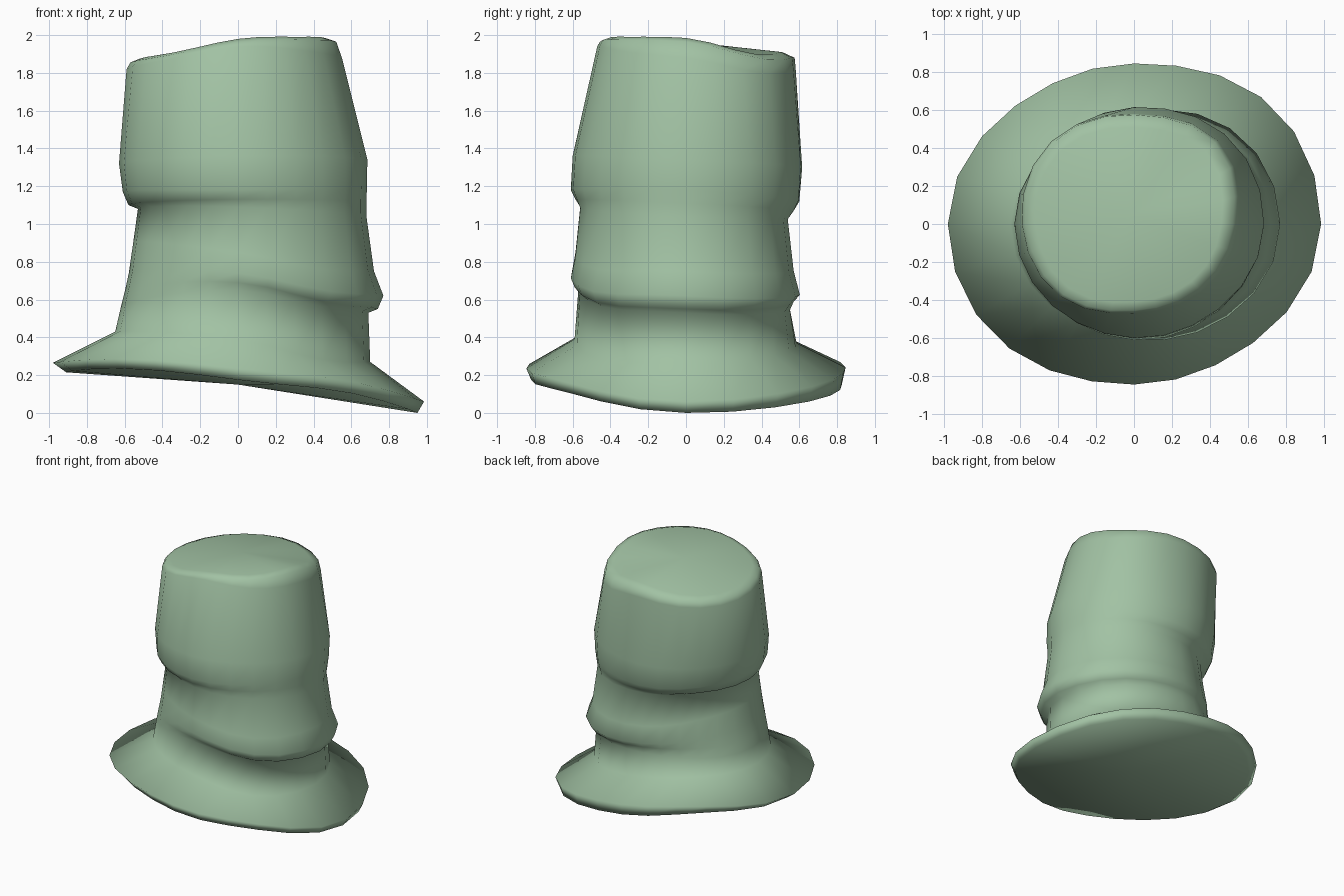
import bpy, bmesh
from math import cos, sin, pi, radians

cube = bpy.data.objects.get("Cube")
if cube:
    bpy.data.objects.remove(cube)

SIDES = 24

# Soft green felt
felt = bpy.data.materials.new("sage_green_felt")
felt.use_nodes = True
colour = (0.36, 0.54, 0.37, 1)
felt.diffuse_color = colour
felt.node_tree.nodes["Principled BSDF"].inputs["Base Color"].default_value = colour


def around(values, dents, a):
    """Blend values given at +x, +y, -x and -y; dents shift the four diagonals."""
    e, n, w, s = values
    dent = dents[int(a / (pi / 2)) % 4]
    return ((e + n + w + s) / 4 + (e - w) / 2 * cos(a) + (n - s) / 2 * sin(a)
            + (e + w - n - s) / 4 * cos(2 * a) + dent * sin(2 * a) ** 2)


def add_rings(bm, rows, radius_dents, height_dents):
    rings = []
    for radius, height in rows:
        ring = []
        for i in range(SIDES):
            a = 2 * pi * i / SIDES
            r = around(radius, radius_dents, a)
            z = around(height, height_dents, a)
            ring.append(bm.verts.new((r * cos(a), r * sin(a), z)))
        rings.append(ring)
    return rings


def add_cap(bm, ring, centre):
    mid = bm.verts.new(centre)
    for a, b in zip(ring, ring[1:] + ring[:1]):
        bm.faces.new((a, b, mid))


# Brim edge: radii, heights
brim = [
    ((.95, .825, .91, .82), (.0, .15, .215, .175)),
    ((.985, .845, .98, .845), (.06, .24, .265, .235)),
]
# Crown wall with a slumped fold low on the left and one high on the right
lower_crown = [
    ((.70, .585, .65, .59), (.27, .37, .43, .39)),
    ((.69, .55, .62, .57), (.53, .55, .56, .65)),
    ((.74, .56, .60, .59), (.55, .60, .64, .69)),
    ((.77, .59, .578, .605), (.62, .64, .74, .74)),
    ((.72, .56, .555, .585), (.75, .77, .90, .85)),
]
upper_crown = [
    ((.68, .53, .53, .56), (1.04, 1.03, 1.08, 1.09)),
    ((.68, .57, .58, .585), (1.11, 1.07, 1.10, 1.13)),
    ((.682, .60, .61, .61), (1.18, 1.12, 1.17, 1.18)),
    ((.685, .615, .63, .60), (1.34, 1.30, 1.32, 1.36)),
]
# Rounded, tilted top rim
rim = [
    ((.55, .58, .59, .47), (1.88, 1.83, 1.82, 1.94)),
    ((.52, .575, .57, .455), (1.965, 1.88, 1.855, 1.965)),
    ((.46, .51, .52, .41), (1.985, 1.91, 1.875, 1.98)),
]

bm = bmesh.new()
rings = add_rings(bm, brim, (.03, -.03, .015, -.03), (.01, .03, .015, .035))
rings += add_rings(bm, lower_crown, (.015, -.02, 0, -.015), (0, 0, 0, -.035))
rings += add_rings(bm, upper_crown, (.015, -.02, 0, -.015), (0, 0, 0, 0))
rings += add_rings(bm, rim, (.05, .015, .02, .01), (-.055, 0, -.015, -.01))
for low, high in zip(rings, rings[1:]):
    for i in range(SIDES):
        j = (i + 1) % SIDES
        bm.faces.new((low[i], low[j], high[j], high[i]))
add_cap(bm, rings[-1], (-.02, .05, 1.96))
add_cap(bm, rings[0], (0, 0, .15))
bmesh.ops.recalc_face_normals(bm, faces=bm.faces)

mesh = bpy.data.meshes.new("crumpled_hat")
bm.to_mesh(mesh)
bm.free()
mesh.materials.append(felt)
hat = bpy.data.objects.new("crumpled_hat", mesh)
bpy.context.collection.objects.link(hat)
bpy.context.view_layer.objects.active = hat
hat.select_set(True)
bpy.ops.object.shade_smooth_by_angle(angle=radians(180))
